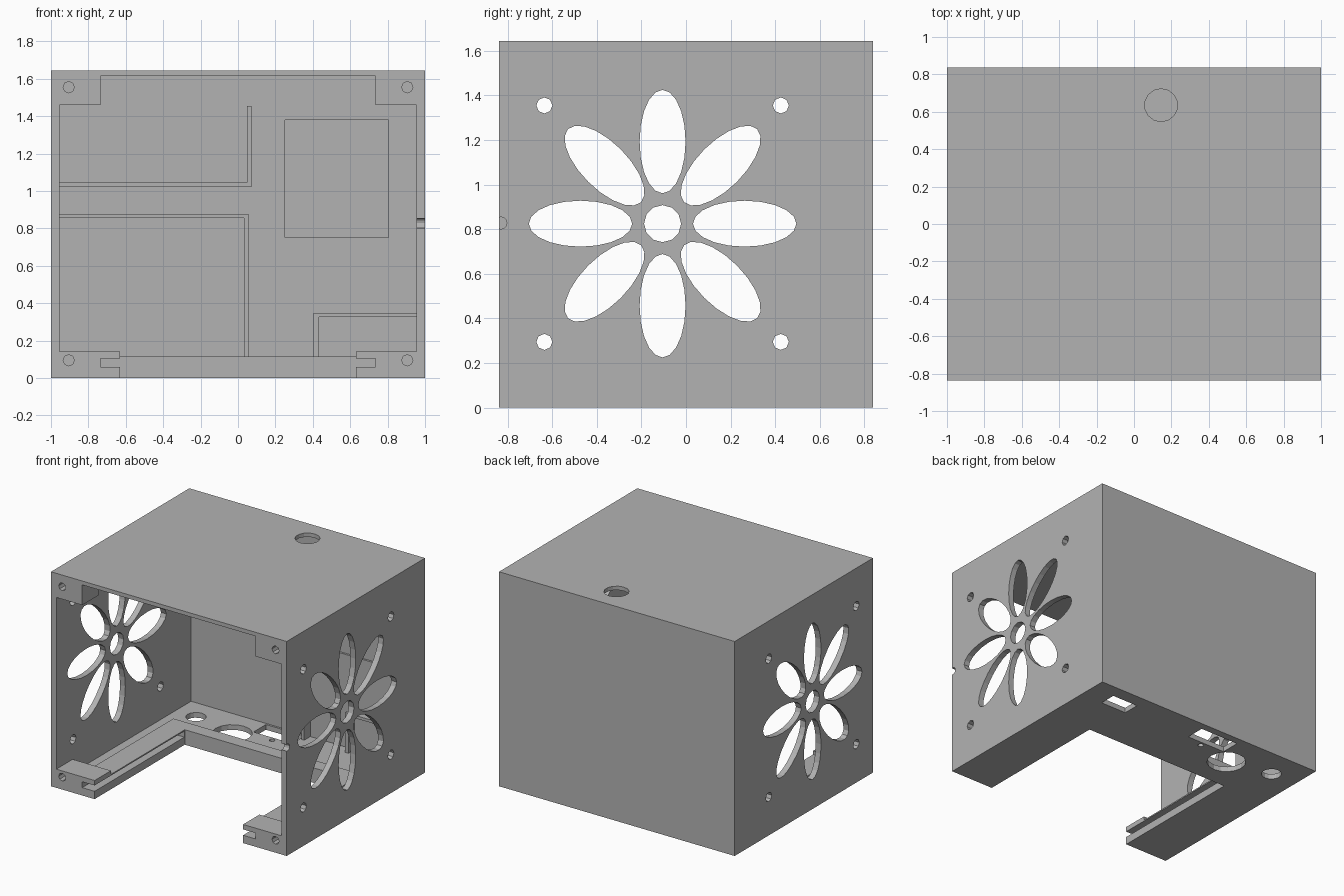
import bpy, bmesh, math
from mathutils import Matrix, Vector

cube = bpy.data.objects.get("Cube")
if cube:
    bpy.data.objects.remove(cube, do_unlink=True)

W, D, H = 1.0, 0.838, 1.645        # half width, half depth, height
IN_X, IN_Y, FLOOR, CEIL = 0.955, 0.795, 0.04, 1.615

grey = bpy.data.materials.new("matte_grey")
grey.use_nodes = True
grey.diffuse_color = (0.45, 0.45, 0.45, 1)
grey.node_tree.nodes["Principled BSDF"].inputs["Base Color"].default_value = (0.45, 0.45, 0.45, 1)


def make(name, bm):
    mesh = bpy.data.meshes.new(name)
    bmesh.ops.recalc_face_normals(bm, faces=bm.faces)
    bm.to_mesh(mesh)
    bm.free()
    mesh.materials.append(grey)
    ob = bpy.data.objects.new(name, mesh)
    bpy.context.collection.objects.link(ob)
    return ob


def box(name, x, y, z):
    """Box from three (low, high) ranges."""
    bm = bmesh.new()
    bmesh.ops.create_cube(bm, size=1)
    for v in bm.verts:
        v.co = Vector([(r[0] + r[1]) / 2 + c * (r[1] - r[0]) for r, c in zip((x, y, z), v.co)])
    return make(name, bm)


def rod(name, centre, radius, length, axis="Z", stretch=1, turn=0, sides=12):
    """Prism along an axis; stretch and turn make it a rotated oval."""
    bm = bmesh.new()
    bmesh.ops.create_cone(bm, cap_ends=True, segments=sides, radius1=radius, radius2=radius, depth=length)
    m = Matrix.Rotation(turn, 4, "Z") @ Matrix.Diagonal((stretch, 1, 1, 1))
    if axis == "X":    # local x -> y, local y -> z
        m = Matrix(((0, 0, 1, 0), (1, 0, 0, 0), (0, 1, 0, 0), (0, 0, 0, 1))) @ m
    elif axis == "Y":
        m = Matrix.Rotation(math.pi / 2, 4, "X") @ m
    bmesh.ops.transform(bm, matrix=Matrix.Translation(centre) @ m, verts=bm.verts)
    return make(name, bm)


def span(s, a, b):
    """Mirrored range on the side given by sign s."""
    return tuple(sorted((s * a, s * b)))


shell = box("enclosure_shell", (-W, W), (-D, D), (0, H))


def combine(tool, operation="DIFFERENCE"):
    tool.hide_render = True
    mod = shell.modifiers.new("bool", "BOOLEAN")
    mod.operation, mod.solver, mod.object = operation, "EXACT", tool
    bpy.context.view_layer.objects.active = shell
    bpy.ops.object.modifier_apply(modifier=mod.name)
    bpy.data.objects.remove(tool, do_unlink=True)


# hollow interior, open at the front
combine(box("cavity", (-IN_X, IN_X), (-1, IN_Y), (FLOOR, CEIL)))

# raised rim around the tray opening, and corner mounting blocks
combine(box("rim", (-0.8, 0.8), (-D, 0.36), (0.02, 0.115)), "UNION")
for s in (-1, 1):
    combine(box("lower_block", span(s, 0.6, 0.98), (-D, -0.64), (0.02, 0.143)), "UNION")
    combine(box("upper_block", span(s, 0.735, 0.98), (-D, -0.64), (1.46, 1.63)), "UNION")

# thin divider ribs on the back wall
RIB = (0.72, 0.82)
for x, z in [((-0.97, 0.073), (1.02, 1.045)), ((0.048, 0.073), (1.03, 1.455)),
             ((-0.97, 0.057), (0.855, 0.878)), ((0.033, 0.057), (0.03, 0.87)),
             ((0.405, 0.97), (0.325, 0.347)), ((0.405, 0.432), (0.03, 0.34))]:
    combine(box("rib", x, RIB, z), "UNION")
combine(box("back_recess", (0.25, 0.805), (0.7, IN_Y + 0.015), (0.75, 1.38)))

# tray opening with side slots
combine(box("tray_opening", (-0.63, 0.63), (-1, 0.255), (-0.1, 0.3)))
for s in (-1, 1):
    combine(box("tray_slot", span(s, 0.5, 0.735), (-1, 0.25), (0.06, 0.105)))
    # front screw holes
    for z in (0.095, 1.555):
        combine(rod("screw_hole", (s * 0.905, -0.78, z), 0.03, 0.2, "Y", sides=8))

# flower-shaped vents and fan screw holes in both side walls
FY, FZ = -0.105, 0.825
for s in (-1, 1):
    x = s * 0.975
    combine(rod("vent_centre", (x, FY, FZ), 0.083, 0.12, "X"))
    for k in range(8):
        a = k * math.pi / 4
        c = (x, FY + 0.368 * math.cos(a), FZ + 0.368 * math.sin(a))
        combine(rod("petal", c, 0.103, 0.12, "X", stretch=2.25, turn=a, sides=20))
    for dy in (-0.53, 0.53):
        for dz in (-0.53, 0.53):
            combine(rod("fan_screw", (x, FY + dy, FZ + dz), 0.036, 0.12, "X", sides=8))
combine(rod("edge_notch", (0.975, -0.83, 0.828), 0.027, 0.12, "X"))

# cable hole in the top
combine(rod("cable_hole", (0.145, 0.635, 1.63), 0.088, 0.1, sides=14))

# connector openings in the floor
for x, y, r in [(-0.78, 0.605, 0.072), (-0.42, 0.53, 0.14), (-0.126, 0.594, 0.02)]:
    combine(rod("floor_hole", (x, y, 0.05), r, 0.3, sides=16))
combine(box("plug_opening", (-0.31, 0.02), (0.63, 0.78), (-0.1, 0.1)))
combine(box("switch_opening", (0.59, 0.81), (0.605, 0.735), (-0.1, 0.1)))
